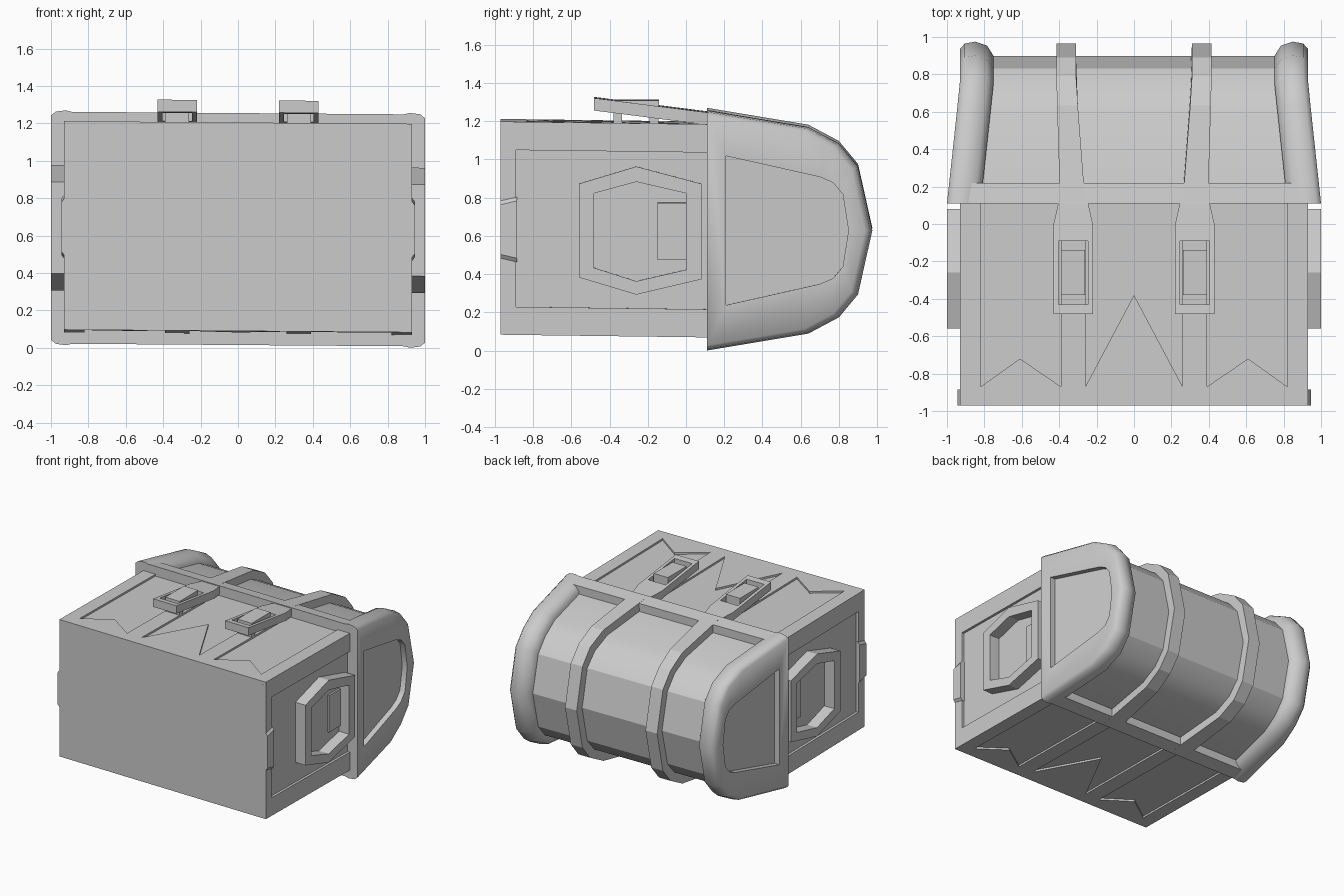
import bpy, bmesh

cube = bpy.data.objects.get("Cube")
if cube:
    bpy.data.objects.remove(cube, do_unlink=True)

grey = bpy.data.materials.new("plain grey")
grey.use_nodes = True
grey.diffuse_color = (0.6, 0.6, 0.6, 1)
grey.node_tree.nodes["Principled BSDF"].inputs["Base Color"].default_value = (0.6, 0.6, 0.6, 1)

MID = 0.635  # height of the lid's axis
RIM = 0.11   # where lid meets body
LEAN = 0.0075  # everything sits slightly lower on the left
TILT = 0.013   # the body sinks slightly towards the lid


def loft(name, rings, closed=False, smooth=0, tilt=0):
    """Skin a list of equally long point loops; cap the ends or join them."""
    bm = bmesh.new()
    loops = [[bm.verts.new((x, y, z - LEAN * x - tilt * (y + 0.45))) for x, y, z in ring]
             for ring in rings]
    pairs = list(zip(loops, loops[1:]))
    if closed:
        pairs.append((loops[-1], loops[0]))
    else:
        bm.faces.new(loops[0])
        bm.faces.new(loops[-1])
    n = len(loops[0])
    for a, b in pairs:
        for i in range(n):
            j = (i + 1) % n
            bm.faces.new((a[i], a[j], b[j], b[i]))
    bmesh.ops.recalc_face_normals(bm, faces=bm.faces)
    mesh = bpy.data.meshes.new(name)
    bm.to_mesh(mesh)
    bm.free()
    mesh.materials.append(grey)
    ob = bpy.data.objects.new(name, mesh)
    bpy.context.collection.objects.link(ob)
    if smooth:
        bpy.ops.object.select_all(action='DESELECT')
        ob.select_set(True)
        bpy.context.view_layer.objects.active = ob
        bpy.ops.object.shade_smooth_by_angle(angle=smooth)


def flat_z(pts, z):
    return [(x, y, z) for x, y in pts]


def flat_x(pts, x):
    return [(x, y, z) for y, z in pts]


def box(name, x, y, z, tilt=0):
    corners = [(x[0], y[0]), (x[1], y[0]), (x[1], y[1]), (x[0], y[1])]
    loft(name, [flat_z(corners, h) for h in z], tilt=tilt)


def mirror_z(half):
    """Complete a lower half given as (y, distance from axis)."""
    return [(y, MID - h) for y, h in half] + [(y, MID + h) for y, h in half[::-1] if h]


def scaled(pts, fy, fz):
    return [(RIM + (y - RIM) * fy, MID + (z - MID) * fz) for y, z in pts]


def drift(y):
    return min(1, max(0, (y - RIM) / 0.65))


# Body with raised trim
box("body", (-0.91, 0.91), (-0.965, 0.12), (0.098, 1.183), TILT)
right_half = [(0.93, -0.97), (0.93, RIM), (0.82, RIM), (0.82, -0.87), (0.61, -0.72),
              (0.39, -0.87), (0.39, RIM), (0.26, RIM), (0.26, -0.87)]
comb = right_half + [(0, -0.38)] + [(-x, y) for x, y in right_half[::-1]]
loft("top_trim", [flat_z(comb, 1.17), flat_z(comb, 1.198)], tilt=TILT)
loft("bottom_trim", [flat_z(comb, 0.083), flat_z(comb, 0.115)], tilt=TILT)
box("base_plate", (-0.93, 0.93), (-0.97, -0.9), (0.09, 1.19), TILT)

side_trim = [(-0.97, 0.083), (RIM, 0.083), (RIM, 0.23), (-0.89, 0.23),
             (-0.89, 1.05), (RIM, 1.05), (RIM, 1.198), (-0.97, 1.198)]
hex_outer = [(-0.56, 0.39), (-0.26, 0.30), (0.08, 0.38), (0.08, 0.88), (-0.26, 0.97), (-0.56, 0.88)]
hex_inner = [(-0.48, 0.44), (-0.26, 0.37), (0, 0.43), (0, 0.83), (-0.26, 0.89), (-0.48, 0.83)]

# Lid outlines in side view
outline = mirror_z([(RIM, 0.628), (0.64, 0.54), (0.80, 0.455), (0.90, 0.335), (0.975, 0)])
panel = mirror_z([(0.21, 0.39), (0.70, 0.28), (0.77, 0.25), (0.82, 0.19), (0.85, 0)])
band = mirror_z([(RIM, 0.62), (0.22, 0.60)])

for s, side in ((1, "left"), (-1, "right")):
    loft(side + "_side_trim", [flat_x(side_trim, s * 0.90), flat_x(side_trim, s * 0.93)], tilt=TILT)
    # Ring handle and its lug
    loft(side + "_handle", [flat_x(hex_outer, s * 0.90), flat_x(hex_outer, s),
                            flat_x(hex_inner, s), flat_x(hex_inner, s * 0.90)], closed=True)
    box(side + "_handle_lug", sorted((s * 0.90, s * 0.925)), (-0.15, 0.005), (0.48, 0.78))
    # Wedge on the edge of the base, with sloping ends
    loft(side + "_edge_wedge", [[(s * 0.90, -0.97, z), (s * (0.93 + out), -0.97, z),
                                 (s * (0.93 + out), -0.885, z + flare), (s * 0.90, -0.885, z + flare)]
                                for z, out, flare in ((0.49, 0, -0.02), (0.51, 0.015, -0.02),
                                                      (0.77, 0.015, 0.02), (0.79, 0, 0.02))])

    # Rounded lid end with a sunken panel
    rings = []
    for depth, f in ((0.18, 0.91), (0.145, 0.975), (0.08, 1), (0.025, 0.988), (0, 0.955)):
        rings.append([(s * (1 - depth - 0.07 * drift(y)), y, z) for y, z in scaled(outline, f, f)])
    for depth in (0, 0.045):
        rings.append([(s * (1 - depth - 0.07 * drift(y)), y, z) for y, z in panel])
    loft(side + "_lid_end", rings, smooth=0.9)

    # Strap over the lid
    strap = scaled(outline, 0.987, 0.987)
    loft(side + "_lid_strap", [[(s * (x + k * drift(y)), y, z) for y, z in strap]
                               for x, k in ((0.26, 0.05), (0.395, 0.02))])

    # Hasp plate with a slot, tilted away from the body
    c = s * 0.325
    outer = [(-0.105, -0.48), (0.105, -0.48), (0.105, 0), (0.078, 0.12), (-0.078, 0.12), (-0.105, 0)]
    slot = [(-0.08, -0.43), (0.08, -0.43), (0.08, -0.15), (0.08, -0.09), (-0.08, -0.09), (-0.08, -0.15)]
    loft(side + "_hasp", [[(c + x, y, z - 0.127 * (y - 0.1)) for x, y in pts]
                          for pts, z in ((outer, 1.185), (outer, 1.25), (slot, 1.25), (slot, 1.185))],
         closed=True)
    # Staple through the slot
    box(side + "_staple_bar", (c - 0.064, c + 0.064), (-0.38, -0.14), (1.25, 1.31))
    for y, end in ((-0.38, "lower"), (-0.19, "upper")):
        box(side + "_staple_" + end + "_post", (c - 0.064, c + 0.064), (y, y + 0.045), (1.17, 1.26))

# Lid barrel and rim band
barrel = scaled(outline, 0.912, 0.88)
loft("lid_barrel", [flat_x(barrel, -0.85), flat_x(barrel, 0.85)], smooth=0.42)
loft("lid_rim_band", [flat_x(band, -0.92), flat_x(band, 0.92)])
